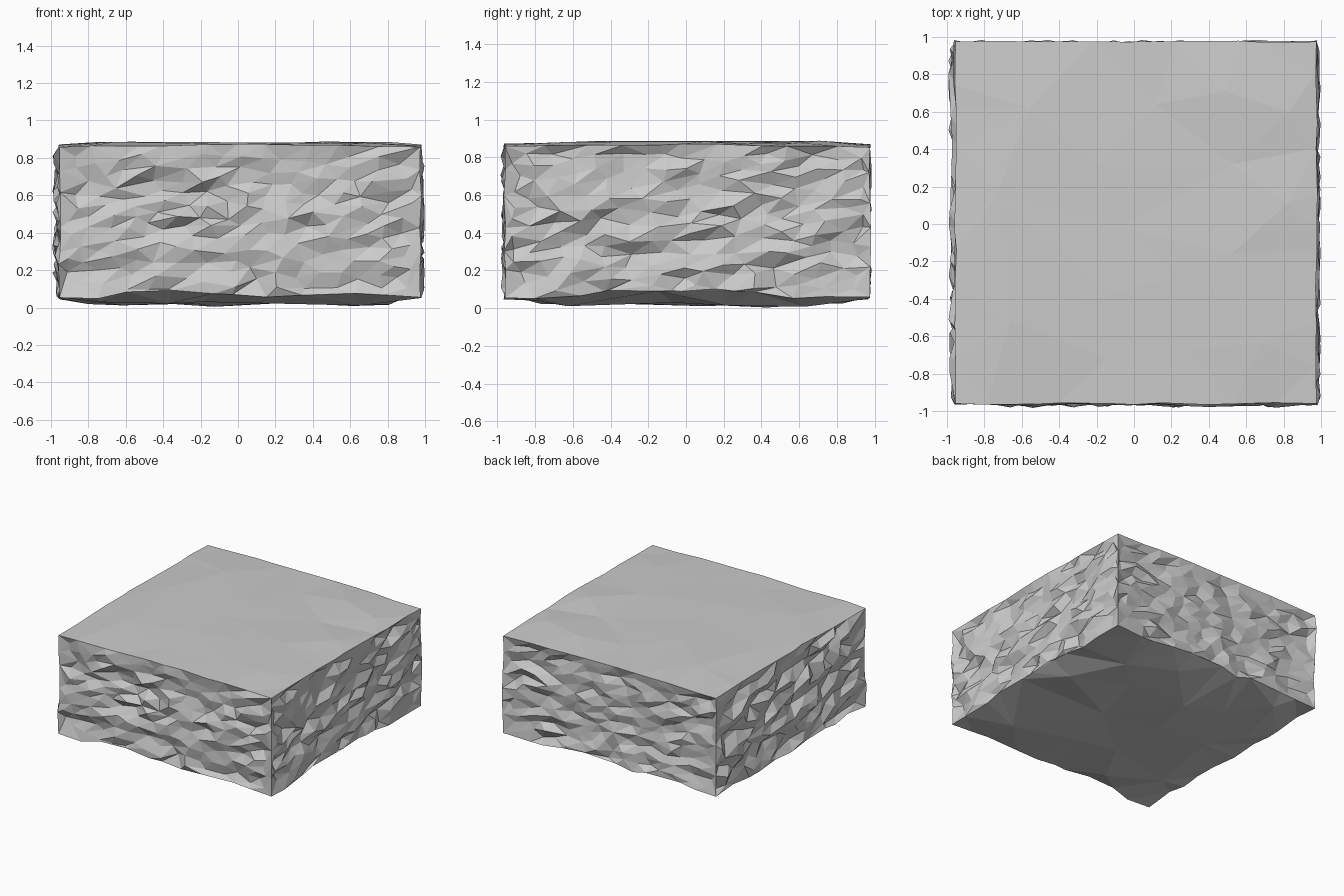
import bpy, bmesh, random, math
from mathutils import Vector
from mathutils.geometry import delaunay_2d_cdt

if "Cube" in bpy.data.objects:
    bpy.data.objects.remove(bpy.data.objects["Cube"])

random.seed(11)
U = random.uniform
bm = bmesh.new()
XY = [Vector((-.955, -.96)), Vector((.975, -.96)), Vector((.975, .975)), Vector((-.955, .975))]
NORMAL = [Vector((0, -1)), Vector((1, 0)), Vector((0, 1)), Vector((-1, 0))]
OUT = [.024, .023, .010, .038]      # how far each face may bulge past its corners


def edge(a, b, n, wobble):
    """Row of irregular vertices between two corner vertices, with parameters."""
    row = [(a, 0.0)]
    for i in range(1, n):
        t = (i + U(-.3, .3)) / n
        row.append((bm.verts.new(a.co.lerp(b.co, t) + wobble(t)), t))
    return row + [(b, 1.0)]


def panel(rim, count, gap, warp, place):
    """Fill a rim of (vertex, u, v) with scattered points and irregular facets."""
    u0, u1 = min(r[1] for r in rim), max(r[1] for r in rim)
    v0, v1 = min(r[2] for r in rim), max(r[2] for r in rim)
    verts = [r[0] for r in rim]
    pts = [warp(r[1], r[2]) for r in rim]
    loop = list(range(len(rim)))
    m = gap * .45
    tries = 0
    while len(verts) < len(rim) + count and tries < 6000:
        tries += 1
        u, v = U(u0 + m, u1 - m), U(v0 + m, v1 - m)
        p = warp(u, v)
        if all((p - q).length > gap for q in pts[len(rim):]):
            pts.append(p)
            verts.append(bm.verts.new(place(u, v)))
    res = delaunay_2d_cdt(pts, [], [loop], 1, 1e-6)
    for f in res[2]:
        ids = [res[3][i][0] for i in f]
        if len(set(ids)) == 3:
            bm.faces.new([verts[i] for i in ids])


# Corners and rim edges shared by neighbouring faces
low = [bm.verts.new((p.x, p.y, U(.055, .07))) for p in XY]
high = [bm.verts.new((p.x, p.y, U(.85, .865))) for p in XY]
bottoms, tops, posts = [], [], []
for i in range(4):
    j = (i + 1) % 4
    n = NORMAL[i].to_3d()
    bottoms.append(edge(low[i], low[j], 10, lambda t: n * U(-.012, OUT[i] * .5) + Vector((0, 0, U(-.01, .04)))))
    tops.append(edge(high[i], high[j], 10, lambda t: n * U(-.006, .006) + Vector((0, 0, .012 * math.sin(math.pi * t) + U(-.004, .004)))))
    d = (NORMAL[i] + NORMAL[i - 1]).to_3d()
    posts.append(edge(low[i], high[i], 6, lambda t: d * U(-.008, .009)))

# Chipped side faces
for i in range(4):
    j = (i + 1) % 4
    a, b, n = XY[i], XY[j], NORMAL[i]
    w, h = 1.93, .79
    rim = [(v, t * w, 0) for v, t in bottoms[i]]
    rim += [(v, w, t * h) for v, t in posts[j][1:]]
    rim += [(v, t * w, h) for v, t in reversed(tops[i][:-1])]
    rim += [(v, 0, t * h) for v, t in reversed(posts[i][1:-1])]

    def chip(u, v):
        p = a.lerp(b, u / w) + n * U(-.045, OUT[i])
        return (p.x, p.y, .065 + v)
    panel(rim, 200, .075, lambda u, v: Vector((u * .8 - v * .35, v * 1.35)), chip)

# Smooth, broadly faceted top and bottom
flat = lambda u, v: Vector((u, v))
for rows, z0, z1, count in ((tops, .873, .89, 16), (bottoms, .012, .04, 16)):
    rim = []
    for i, row in enumerate(rows):
        for v, t in row[:-1]:
            p = XY[i].lerp(XY[(i + 1) % 4], t)
            rim.append((v, p.x, p.y))
    panel(rim, count, .32, flat, lambda u, v: (u, v, U(z0, z1)))

bmesh.ops.recalc_face_normals(bm, faces=bm.faces)

# Sit the lowest point on the ground
zmin = min(v.co.z for v in bm.verts)
for v in bm.verts:
    if v.co.z < .12:
        v.co.z -= max(0, zmin - .004)

me = bpy.data.meshes.new("stone_block")
bm.to_mesh(me)
bm.free()
bpy.context.collection.objects.link(bpy.data.objects.new("stone_block", me))
